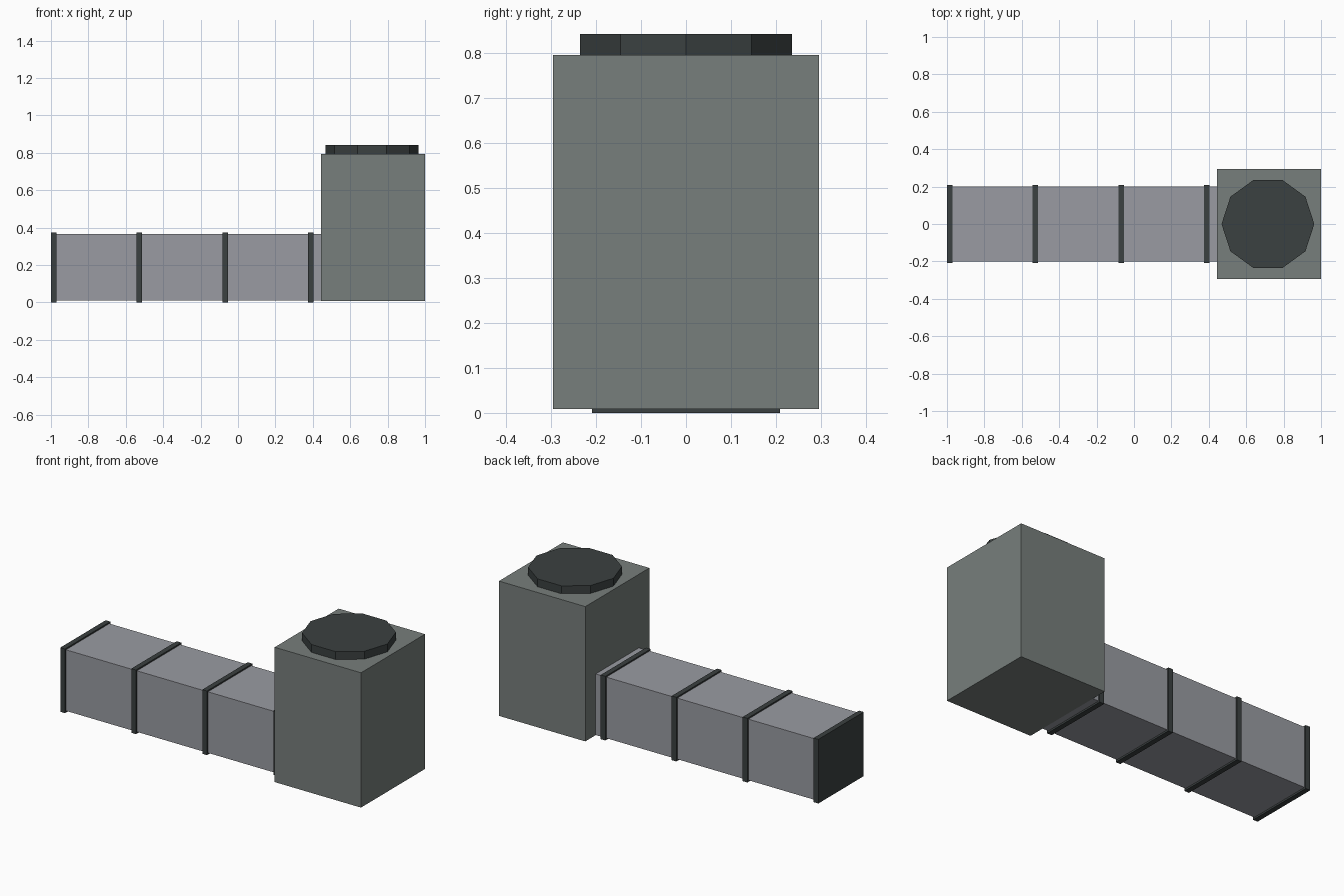
import bpy

if "Cube" in bpy.data.objects:
    bpy.data.objects.remove(bpy.data.objects["Cube"])


def material(name, rgb):
    m = bpy.data.materials.new(name)
    m.diffuse_color = (*rgb, 1.0)
    m.use_nodes = True
    m.node_tree.nodes["Principled BSDF"].inputs["Base Color"].default_value = m.diffuse_color
    return m


housing_grey = material("housing_grey", (0.185, 0.21, 0.2))
duct_grey = material("duct_grey", (0.32, 0.33, 0.36))
dark_metal = material("dark_metal", (0.043, 0.052, 0.052))


def box(name, x, y, z, mat):
    """Box from (min, max) ranges on each axis."""
    bpy.ops.mesh.primitive_cube_add(size=1, location=[sum(r) / 2 for r in (x, y, z)])
    ob = bpy.context.object
    ob.name = name
    ob.scale = [r[1] - r[0] for r in (x, y, z)]
    bpy.ops.object.transform_apply(location=False, rotation=False, scale=True)
    ob.data.materials.append(mat)
    return ob


# Upright housing
box("housing", (0.443, 1.0), (-0.295, 0.295), (0.009, 0.795), housing_grey)

# Horizontal duct, running a little way into the housing
box("duct", (-0.998, 0.58), (-0.2, 0.2), (0.01, 0.366), duct_grey)

# Flange bands around the duct
for i in range(4):
    cx = -0.985 + i * 0.458
    box(f"flange_band_{i + 1}", (cx - 0.015, cx + 0.015),
        (-0.209, 0.209), (0.0, 0.374), dark_metal)

# Ten-sided lid on the housing
bpy.ops.mesh.primitive_cylinder_add(vertices=10, radius=0.248, depth=0.065,
                                    location=(0.716, 0, 0.8085))
lid = bpy.context.object
lid.name = "lid"
lid.rotation_euler.z = 1.5707963
lid.data.materials.append(dark_metal)
